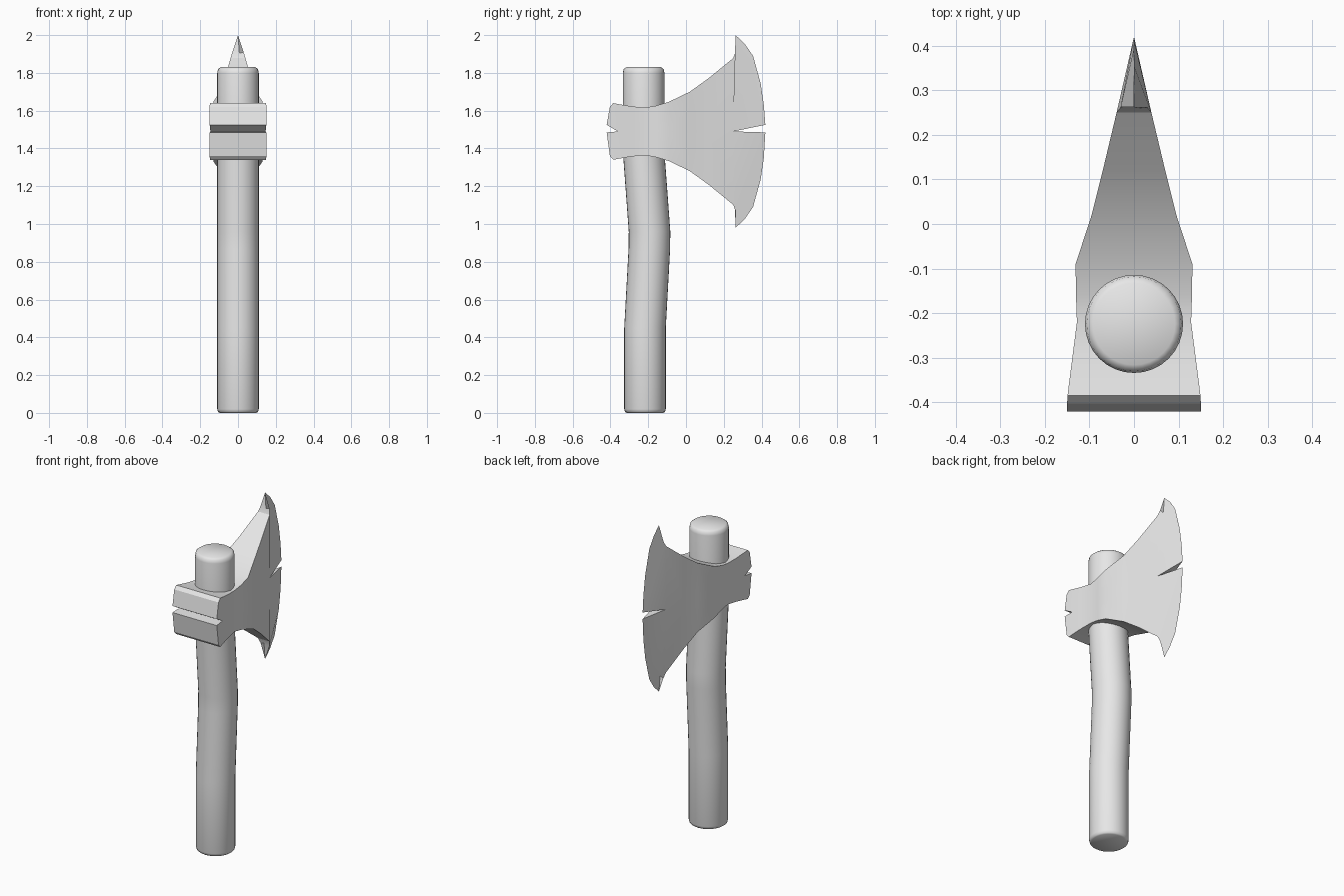
import bpy, bmesh, math

cube = bpy.data.objects.get("Cube")
if cube:
    bpy.data.objects.remove(cube, do_unlink=True)

grey = bpy.data.materials.new("light grey")
grey.use_nodes = True
grey.diffuse_color = (0.8, 0.8, 0.8, 1)
grey.node_tree.nodes["Principled BSDF"].inputs["Base Color"].default_value = (0.8, 0.8, 0.8, 1)


def make_object(name, bm, angle):
    bmesh.ops.remove_doubles(bm, verts=bm.verts, dist=0.0005)
    bmesh.ops.recalc_face_normals(bm, faces=bm.faces)
    mesh = bpy.data.meshes.new(name)
    bm.to_mesh(mesh)
    bm.free()
    mesh.materials.append(grey)
    obj = bpy.data.objects.new(name, mesh)
    bpy.context.collection.objects.link(obj)
    bpy.ops.object.select_all(action="DESELECT")
    obj.select_set(True)
    bpy.context.view_layer.objects.active = obj
    bpy.ops.object.shade_smooth_by_angle(angle=math.radians(angle))


# Handle: rings along a gently bent path (height, centre y, radius)
RINGS = [(0, -0.217, 0.098), (0.006, -0.217, 0.106), (0.02, -0.217, 0.11),
         (0.45, -0.217, 0.11), (0.87, -0.194, 0.11), (0.96, -0.193, 0.11),
         (1.38, -0.224, 0.11), (1.8, -0.224, 0.11), (1.82, -0.224, 0.106),
         (1.83, -0.224, 0.092)]
SIDES = 32
bm = bmesh.new()
loops = []
for z, cy, r in RINGS:
    turns = [2 * math.pi * i / SIDES for i in range(SIDES)]
    loops.append([bm.verts.new((r * math.cos(a), cy + r * math.sin(a), z)) for a in turns])
for low, high in zip(loops, loops[1:]):
    for i in range(SIDES):
        j = (i + 1) % SIDES
        bm.faces.new((low[i], low[j], high[j], high[i]))
bm.faces.new(loops[0][::-1])
bm.faces.new(loops[-1])
make_object("handle", bm, 180)

# Axe head: stations along y (y, half height, half thickness)
MID = 1.49
STATIONS = [(-0.36, 0.145, 0.146), (-0.29, 0.133, 0.137), (-0.22, 0.126, 0.128),
            (-0.16, 0.136, 0.13), (-0.09, 0.157, 0.131), (0.02, 0.21, 0.095),
            (0.12, 0.282, 0.07), (0.25, 0.388, 0.039)]

bm = bmesh.new()


def add_slab(outline):
    """Face on both flanks for an outline of (y, z, half thickness)."""
    for s in (1, -1):
        bm.faces.new([bm.verts.new((s * x, y, z)) for y, z, x in outline])


def add_rim(path):
    """Strip across the thickness along a path of (y, z, half thickness)."""
    for a, b in zip(path, path[1:]):
        corners = [(a[2], a), (b[2], b), (-b[2], b), (-a[2], a)]
        pts = []
        for x, p in corners:
            co = (x, p[0], p[1])
            if co not in pts:
                pts.append(co)
        if len(pts) > 2:
            bm.faces.new([bm.verts.new(co) for co in pts])


for side, gap in ((1, 0.035), (-1, 0.005)):
    def at(y, h, x):
        return (y, MID + side * h, x)

    # Poll with its notch, body, then the flared cutting edge
    poll = [at(-0.36, 0, 0.146), at(-0.42, gap, 0.15),
            at(-0.403, 0.13, 0.15), at(-0.385, 0.15, 0.149)]
    body = [at(*s) for s in STATIONS]
    edge = [at(0.262, 0.42, 0.03), at(0.262, 0.51, 0.0), at(0.31, 0.465, 0.0),
            at(0.355, 0.4, 0.0), at(0.395, 0.255, 0.0), at(0.412, 0.14, 0.0),
            at(0.42, gap, 0.0), at(0.25, 0, 0.039)]
    add_slab(poll + body[:1])
    for a, b in zip(STATIONS, STATIONS[1:]):
        add_slab([at(a[0], 0, a[2]), at(*a), at(*b), at(b[0], 0, b[2])])
    add_slab(body[-1:] + edge)
    add_rim(poll + body + edge)
make_object("axe_head", bm, 30)
